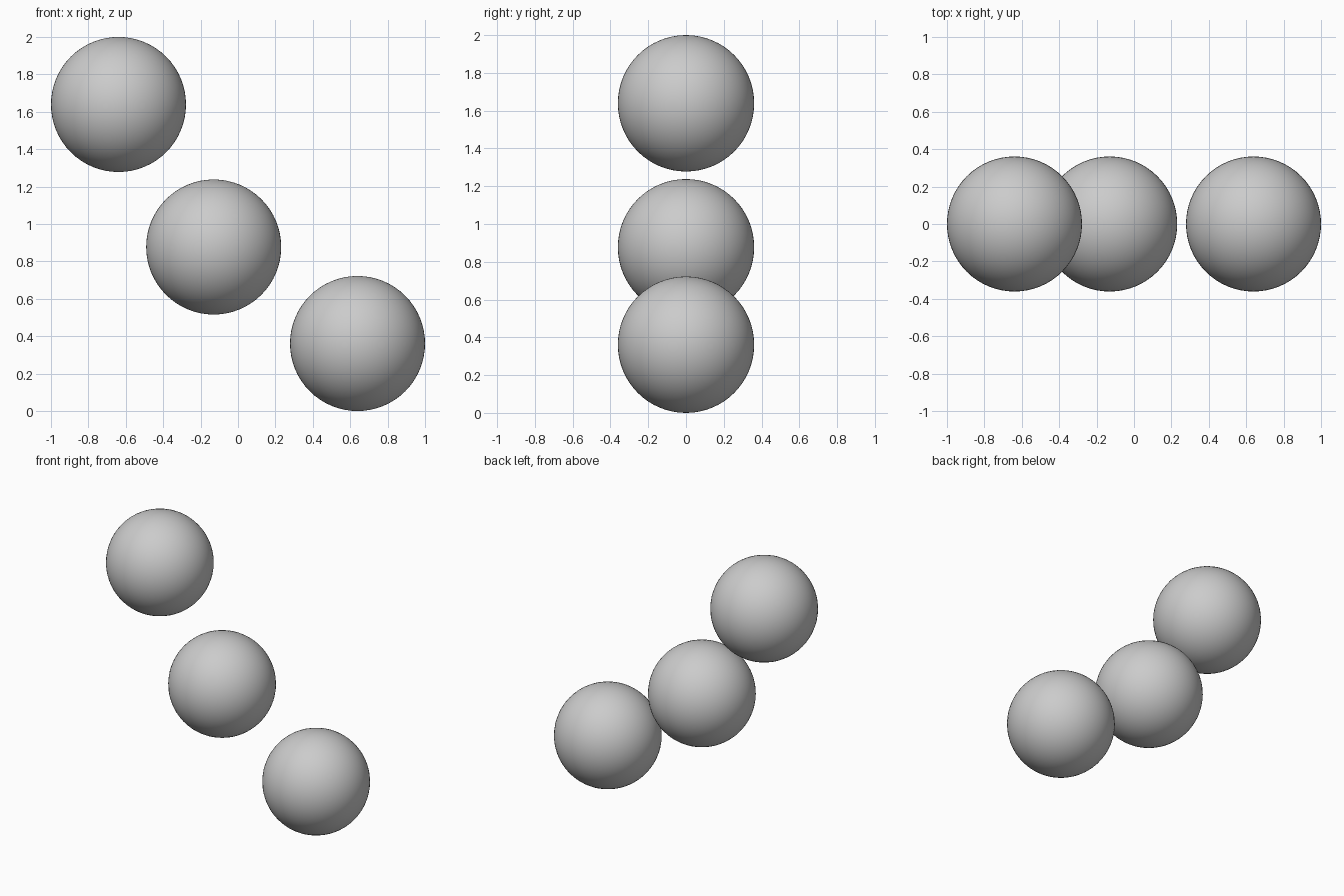
import bpy

# Remove the default object
cube = bpy.data.objects.get("Cube")
if cube:
    bpy.data.objects.remove(cube, do_unlink=True)

# Single neutral grey material
grey = bpy.data.materials.new("light_grey")
grey.use_nodes = True
colour = (0.6, 0.6, 0.6, 1.0)
grey.diffuse_color = colour
grey.node_tree.nodes["Principled BSDF"].inputs["Base Color"].default_value = colour

RADIUS = 0.361


def add_ball(name, x, z):
    """Smooth ball centred on the y = 0 plane."""
    bpy.ops.mesh.primitive_uv_sphere_add(
        segments=64, ring_count=32, radius=RADIUS, location=(x, 0, z))
    ball = bpy.context.object
    ball.name = name
    ball.data.name = name
    ball.data.materials.append(grey)
    bpy.ops.object.shade_smooth()


# Three equal balls stepping down from right to left
add_ball("upper_ball", RADIUS - 1, 2 - RADIUS)
add_ball("middle_ball", -0.13, 0.877)
add_ball("lower_ball", 1 - RADIUS, RADIUS)
